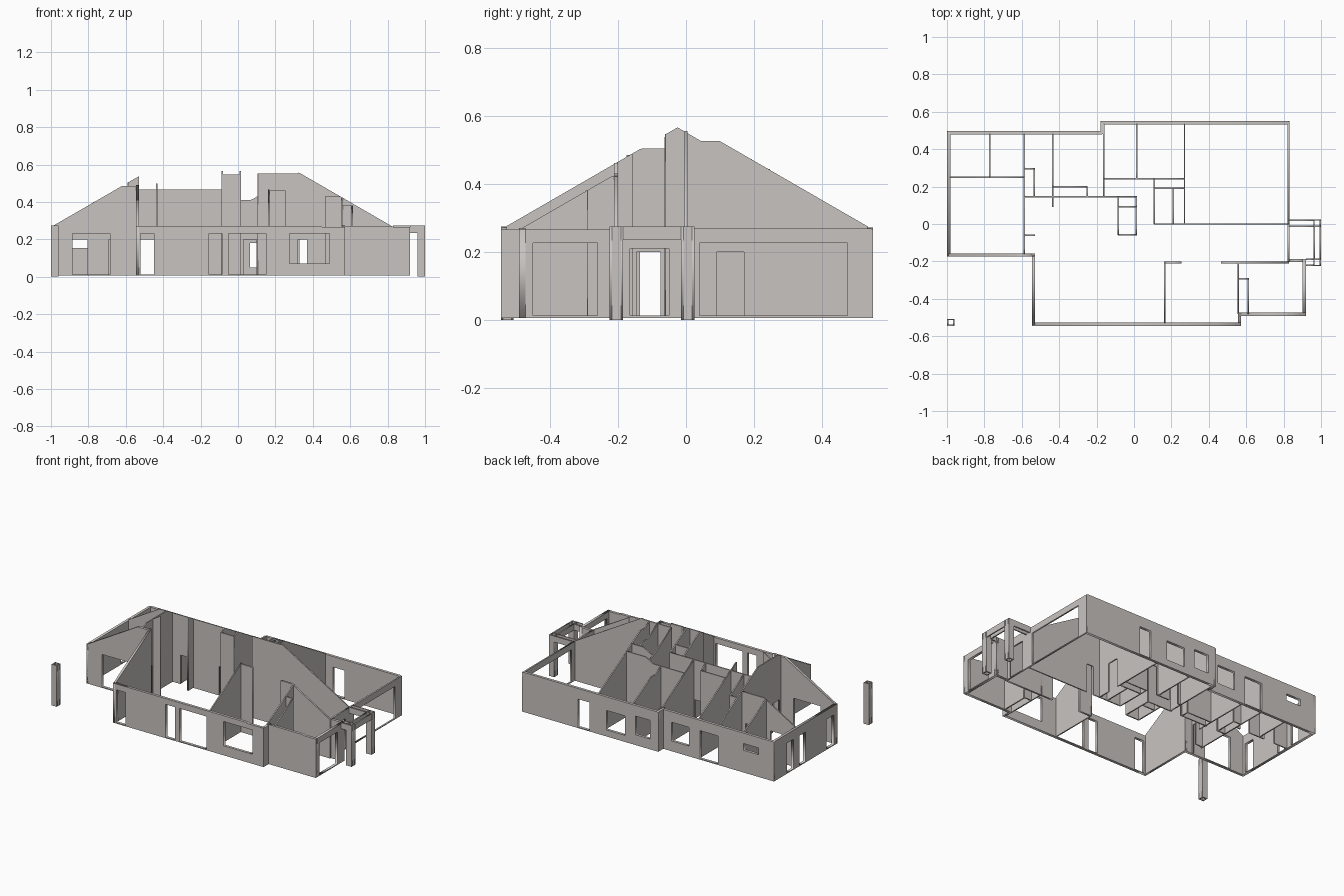
import bpy, math

if "Cube" in bpy.data.objects:
    bpy.data.objects.remove(bpy.data.objects["Cube"])

EAVE, BASE, PITCH = 0.266, 0.006, math.tan(math.radians(30))
mat = bpy.data.materials.new("warm grey plaster")
mat.diffuse_color = (0.58, 0.55, 0.53, 1)
mat.use_nodes = True
mat.node_tree.nodes["Principled BSDF"].inputs["Base Color"].default_value = mat.diffuse_color


def roof(x, y):
    """Underside of the missing hip roof, which trims every wall."""
    front = 0.49 if x > 0.45 and y < -0.1 else 0.545
    main = min(y + front, 0.495 - y, x + 1, 0.83 - x)
    back_bay = min(y + front, 0.55 - y, x + 0.18, 0.83 - x)
    return EAVE + PITCH * max(0, main, back_bay)


def wall(name, axis, c, a, b, t=0.008, holes=(), top=None, base=BASE):
    """Wall along 'x' or 'y' centred on c, from a to b.
    holes: (start, end, low, high); low = 0 cuts a door down through the base."""
    def height(s):
        if top:
            return top
        return roof(s, c) if axis == 'x' else roof(c, s)

    # roof-trimmed top edge, keeping only the corners
    n = max(2, int((b - a) / 0.005))
    pts = [(a + (b - a) * i / n, height(a + (b - a) * i / n)) for i in range(n + 1)]
    edge = [pts[0]]
    for p, q, r in zip(pts, pts[1:], pts[2:]):
        if abs((q[1] - p[1]) - (r[1] - q[1])) > 1e-5:
            edge.append(q)
    edge.append(pts[-1])
    outline = edge[::-1] + [(a, base)]
    loops = []
    for s0, s1, z0, z1 in sorted(holes):
        if z0 <= 0:
            outline += [(s0, base), (s0, z1), (s1, z1), (s1, base)]
        else:
            loops.append([(s0, z0), (s1, z0), (s1, z1), (s0, z1)])
    outline.append((b, base))

    cu = bpy.data.curves.new(name, 'CURVE')
    cu.dimensions, cu.fill_mode, cu.extrude = '2D', 'BOTH', t / 2
    for loop in [outline] + loops:
        sp = cu.splines.new('POLY')
        sp.points.add(len(loop) - 1)
        for pt, (s, z) in zip(sp.points, loop):
            pt.co = (s, z, 0, 1)
        sp.use_cyclic_u = True
    tmp = bpy.data.objects.new("tmp", cu)
    me = bpy.data.meshes.new_from_object(tmp)
    bpy.data.objects.remove(tmp)
    me.materials.clear()
    me.materials.append(mat)
    ob = bpy.data.objects.new(name, me)
    bpy.context.collection.objects.link(ob)
    ob.rotation_euler = (math.pi / 2, 0, 0 if axis == 'x' else math.pi / 2)
    ob.location = (0, c, 0) if axis == 'x' else (c, 0, 0)
    return ob


def post(name, x, y, w, top):
    """Hollow square post."""
    t, h = 0.007, w / 2
    for s in (-1, 1):
        wall(name, 'x', y + s * (h - t / 2), x - h, x + h, t, top=top, base=0)
        wall(name, 'y', x + s * (h - t / 2), y - h + t, y + h - t, t, top=top, base=0)


E = 0.018   # outer wall thickness
S = 0.012   # sill height of outer doors

# outer walls
wall("back_wall_left", 'x', 0.488, -1, -0.17, E,
     [(-0.885, -0.775, 0.155, 0.2), (-0.585, -0.45, S, 0.2), (-0.37, -0.24, 0.075, 0.2)])
wall("back_wall_step", 'y', -0.171, 0.48, 0.55, E)
wall("back_wall_right", 'x', 0.541, -0.18, 0.83, E,
     [(-0.12, -0.01, 0.075, 0.2), (0.065, 0.205, 0.05, 0.18), (0.33, 0.415, S, 0.2)])
wall("left_wall", 'y', -0.991, -0.175, 0.497, E,
     [(-0.135, -0.06, S, 0.21), (0.165, 0.225, S, 0.21), (0.29, 0.36, S, 0.21)])
wall("patio_back_wall", 'x', -0.166, -1, -0.535, E, [(-0.885, -0.685, S, 0.23)])
wall("patio_side_wall", 'y', -0.538, -0.545, -0.157, 0.015)
wall("front_wall", 'x', -0.536, -0.545, 0.571, E,
     [(-0.52, -0.45, S, 0.232), (-0.155, -0.085, S, 0.232),
      (-0.05, 0.15, S, 0.232), (0.275, 0.49, 0.07, 0.232)])
wall("front_wall_step", 'y', 0.563, -0.545, -0.475, 0.016)
wall("side_room_front_wall", 'x', -0.482, 0.555, 0.92, E)
wall("side_room_right_wall", 'y', 0.911, -0.49, -0.186, E, [(-0.45, -0.26, S, 0.226)])
wall("side_room_back_wall", 'x', -0.195, 0.83, 0.92, E)
wall("garage_wall", 'y', 0.826, 0, 0.55, 0.01, [(0.04, 0.475, S, 0.226)])
wall("entrance_wall", 'y', 0.826, -0.2, 0, 0.01, [(-0.165, -0.05, S, 0.21)])

# entrance porch: posts and beams
for y in (0.005, -0.205):
    post("porch_post", 0.979, y, 0.04, 0.275)
wall("porch_beam_back", 'x', 0.021, 0.83, 0.96, 0.008, top=0.275, base=0.235)
wall("porch_beam_back", 'x', -0.011, 0.83, 0.96, 0.008, top=0.275, base=0.235)
wall("porch_beam_front", 'x', -0.221, 0.92, 0.96, 0.008, top=0.275, base=0.235)
wall("porch_beam_front", 'x', -0.189, 0.92, 0.96, 0.008, top=0.275, base=0.235)
for x in (0.963, 0.995):
    wall("porch_beam_side", 'y', x, -0.186, -0.014, 0.008, top=0.275, base=0.235)

# patio corner post
post("patio_post", -0.98, -0.526, 0.038, 0.275)

# partitions, left wing
H = 0.2     # inner door height
wall("bath_divider", 'y', -0.77, 0.25, 0.48)
wall("bedroom_back_partition", 'x', 0.25, -0.985, -0.588, holes=[(-0.885, -0.805, 0, H), (-0.69, -0.62, 0, H)])
wall("bedroom_side_partition", 'y', -0.588, -0.16, 0.48, holes=[(-0.145, -0.075, 0, H)])
wall("passage_stub", 'x', -0.06, -0.588, -0.53)
wall("closet_end", 'x', 0.295, -0.588, -0.53)
wall("closet_side", 'y', -0.532, 0.15, 0.295)

# partitions, centre
wall("hall_partition", 'x', 0.147, -0.588, 0.015,
     holes=[(-0.525, -0.445, 0, H), (-0.24, -0.17, 0, H)])
wall("hall_cross_wall", 'y', -0.435, 0.09, 0.48)
wall("cupboard_back", 'x', 0.2, -0.435, -0.25)
wall("cupboard_side", 'y', -0.251, 0.147, 0.2)
wall("bedroom_divider", 'y', -0.161, 0.147, 0.535)
for x in (-0.085, 0.013):
    wall("core_side", 'y', x, -0.06, 0.147)
for y in (-0.058, 0.092):
    wall("core_cross", 'x', y, -0.085, 0.015)
wall("back_room_partition", 'x', 0.243, -0.161, 0.27, holes=[(-0.14, -0.07, 0, H), (0.03, 0.1, 0, H)])
wall("back_room_divider", 'y', 0.015, 0.243, 0.535)
wall("utility_side", 'y', 0.107, 0, 0.243)
wall("utility_back", 'x', 0.19, 0.107, 0.27)
wall("utility_divider", 'y', 0.21, 0, 0.19)

# partitions, right side
wall("garage_inner_wall", 'y', 0.27, 0, 0.535, holes=[(0.09, 0.17, 0, H)])
wall("garage_front_wall", 'x', 0.0, 0.107, 0.83, holes=[(0.32, 0.37, 0, H)])
wall("living_divider", 'y', 0.165, -0.53, -0.2)
wall("living_return", 'x', -0.206, 0.165, 0.255, 0.012)
wall("lobby_return", 'x', -0.206, 0.465, 0.83, 0.012)
wall("side_room_divider", 'y', 0.557, -0.48, -0.2)
wall("wardrobe_side", 'y', 0.61, -0.48, -0.29)
wall("wardrobe_end", 'x', -0.292, 0.557, 0.614)
